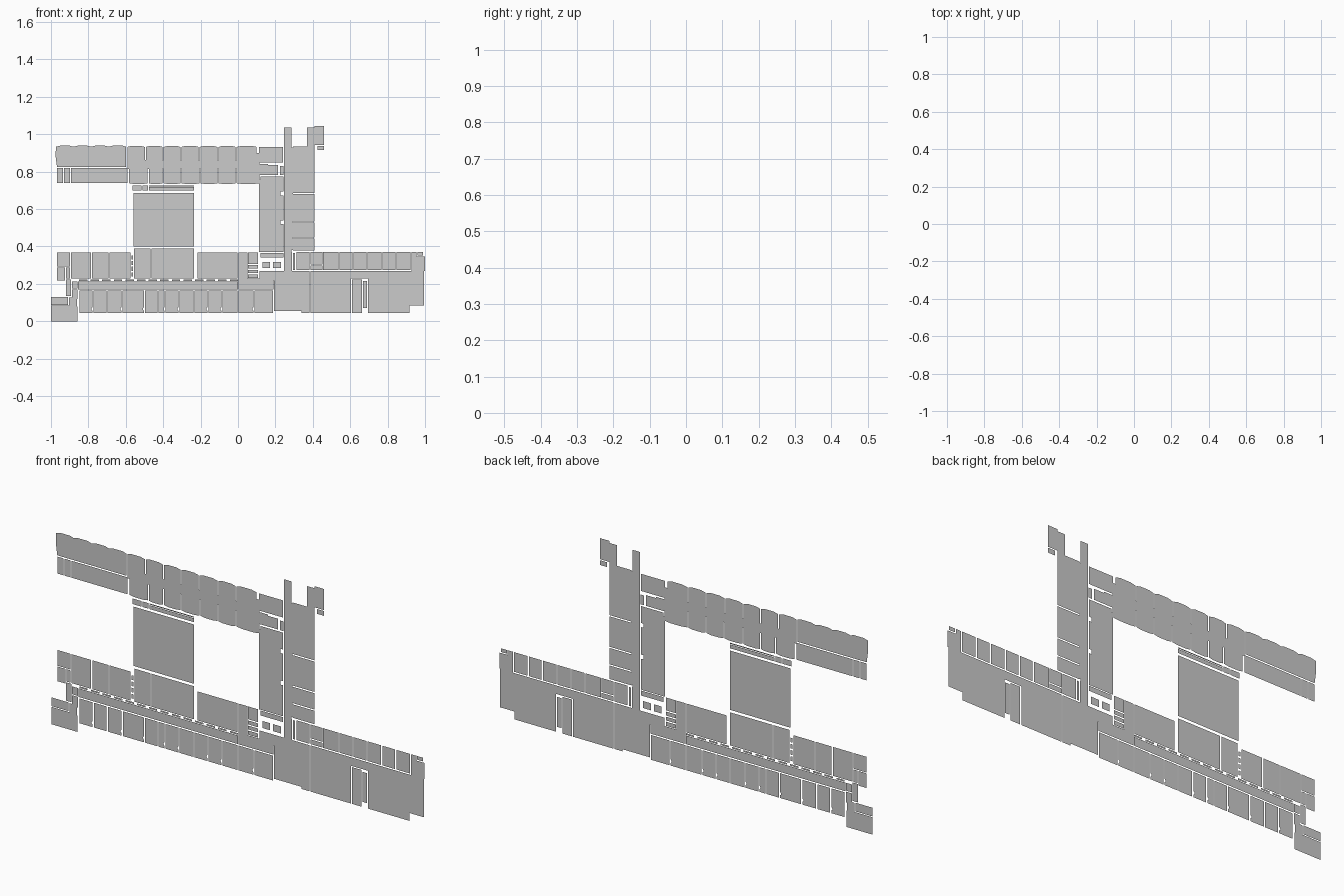
import bpy

G = 0.006  # wall thickness, left as an open gap between the floor panels


def panel(name, polys):
    """One flat object in the XZ plane, facing -y, from a list of outlines."""
    verts, faces = [], []
    for p in polys:
        faces.append(range(len(verts), len(verts) + len(p)))
        verts += [(x, 0, z) for x, z in p]
    me = bpy.data.meshes.new(name)
    me.from_pydata(verts, [], [list(f) for f in faces])
    me.update()
    ob = bpy.data.objects.new(name, me)
    bpy.context.collection.objects.link(ob)
    return ob


def rect(x0, x1, z0, z1):
    return [(x0, z0), (x1, z0), (x1, z1), (x0, z1)]


def row(xs, z0, z1, top=0.0, bottom=0.0, nick=False):
    """Rooms side by side; optional bulged outer edge or notch beside the wall."""
    out = []
    for i, (a, b) in enumerate(zip(xs, xs[1:])):
        a += G / 2 if i else 0
        b -= G / 2 if i < len(xs) - 2 else 0
        w = b - a
        p = [(a, z0)]
        if bottom:
            p += [(a + w * .25, z0 - bottom), (a + w * .75, z0 - bottom)]
        p.append((b, z0))
        if nick and i < len(xs) - 2 and i % 3 != 1:
            p += [(b, z0 + .012), (b - .006, z0 + .018), (b - .006, z0 + .024), (b, z0 + .03)]
        p.append((b, z1))
        if top:
            p += [(a + w * .75, z1 + top), (a + w * .25, z1 + top)]
        p.append((a, z1))
        out.append(p)
    return out


def stack(x0, x1, zs):
    """Rooms on top of each other, walls between them."""
    return [rect(x0, x1, a + (G / 2 if i else 0), b - (G / 2 if i < len(zs) - 2 else 0))
            for i, (a, b) in enumerate(zip(zs, zs[1:]))]


# Upper wing: two rows of rooms opening on a central corridor
x_up = [-.592, -.495, -.4, -.305, -.208, -.107, -.01, .1]
panel("upper_wing_rooms_top", row(x_up, .862, .932, top=.006))
panel("upper_wing_corridor", [rect(-.592, .1, .815, .862)])
panel("upper_wing_rooms_bottom", row([-.582, -.48, -.4, -.305, -.203, -.107, -.01, .115],
                                     .738, .815, bottom=.004))
hall_top = [(-.598, .826), (-.598, .933)]
for i in range(4):
    a = -.598 - i * .094
    hall_top += [(a - .02, .939), (a - .07, .939), (a - .094, .933)]
hall_top += [(-.975, .88), (-.968, .826)]
panel("upper_wing_large_room", [hall_top[::-1]])
panel("upper_wing_left_lower_rooms", row([-.968, -.932, -.895, -.592], .738, .82))

# Link between the upper wing and the tower
panel("upper_link_room", [rect(.112, .24, .848, .931)])
panel("upper_link_strip", [[(.106, .783), (.215, .783), (.215, .835), (.16, .835),
                            (.16, .841), (.106, .841)], rect(.225, .243, .783, .83)])
panel("upper_link_passage", [rect(.1, .115, .8, .9)])

# Cross hall left of the tower, with shaft openings in its right edge
hall = [(.112, .37), (.242, .37)]
for z in (.53, .683):
    hall += [(.242, z - .01), (.228, z - .01), (.228, z + .01), (.242, z + .01)]
hall += [(.242, .775), (.12, .775), (.12, .76), (.112, .76)]
panel("cross_hall", [hall])

# Tower corridor and rooms
panel("tower_corridor", [rect(.246, .287, .37, 1.035)])
panel("tower_rooms", stack(.293, .409, [.377, .445, .53, .683, .935]))
panel("tower_room_joins", [rect(.287, .293, .38, .93)])
panel("tower_stub", [rect(.37, .409, .935, 1.035)])
panel("tower_top_room", [rect(.409, .46, .943, 1.045), rect(.424, .46, .915, .938)])

# Middle block with upper strip and lower rooms
panel("middle_hall", [rect(-.56, -.235, .4, .687)])
panel("middle_upper_strip", [rect(-.565, -.517, .698, .725), rect(-.511, -.48, .698, .725),
                             rect(-.475, -.235, .698, .717), rect(-.475, -.235, .72, .725)])
panel("middle_lower_rooms", row([-.555, -.465, -.235], .228, .388))

# Lower wing: upper row of rooms
panel("lower_wing_left_rooms", row([-.892, -.783, -.69, -.575], .228, .368))
panel("lower_wing_left_end", [rect(-.968, -.898, .292, .368), rect(-.968, -.925, .217, .288),
                              rect(-.919, -.898, .228, .288)])
panel("lower_wing_service_shafts", [rect(-.57, -.561, z, z + .022) for z in (.24, .27, .3, .33)])
panel("lower_wing_mid_rooms", row([-.217, .0, .05], .228, .368))
panel("lower_wing_small_rooms", stack(.054, .108, [.208, .228, .254, .278, .303, .368]))

# Door thresholds between the rooms and the corridor
panel("door_thresholds", [rect(x, x + .045, .216, .224)
                          for x in [-.85 + .062 * i for i in range(14)]])

# Lower wing corridor and lower row of rooms
panel("lower_wing_corridor", [rect(-.855, .0, .171, .213), rect(.003, .19, .171, .228)])
panel("lower_wing_rooms", row([-.848, -.775, -.7, -.62, -.5, -.428, -.39, -.315, -.235,
                               -.16, -.085, .0, .086, .187], .045, .165, nick=True))

# Left end steps
panel("left_end_rooms", [rect(-.92, -.892, .135, .224), rect(-.888, -.858, .175, .213),
                         rect(-.888, -.858, .118, .17), rect(-1, -.908, .088, .13),
                         rect(-.903, -.862, .075, .128), rect(-1, -.903, .065, .084),
                         rect(-1, -.859, 0, .08)])

# Lobby with the two lift cars above it
panel("lobby", [[(.193, .055), (.34, .055), (.34, .045), (.382, .045), (.382, .268),
                 (.115, .268), (.115, .228), (.19, .228), (.193, .2)]])
panel("lift_cars", [rect(.13, .172, .284, .318), rect(.188, .23, .284, .318)])
panel("lift_lobby", [rect(.12, .242, .342, .366)])
panel("lobby_stairs", [rect(.246, .288, .268, .37), rect(.295, .305, .275, .366)])

# Right wing: row of rooms, end hall and stairwell
panel("right_wing_rooms", row([.455, .54, .615, .69, .77, .845, .922], .275, .37))
panel("right_wing_small_rooms", [rect(.312, .382, .275, .37), rect(.387, .452, .303, .37),
                                 rect(.387, .452, .275, .298)])
panel("right_wing_hall_left", [rect(.388, .604, .045, .269)])
panel("right_wing_stairwell", [rect(.61, .662, .045, .223), rect(.667, .69, .07, .215),
                               rect(.604, .695, .228, .269)])
panel("right_wing_hall_right", [[(.695, .045), (.918, .045), (.918, .083), (.995, .083),
                                 (.995, .269), (.695, .269)]])
panel("right_wing_end", [[(.927, .269), (1, .269), (1, .347), (.927, .347)],
                         rect(.927, .955, .347, .37), rect(.96, .99, .352, .37)])
